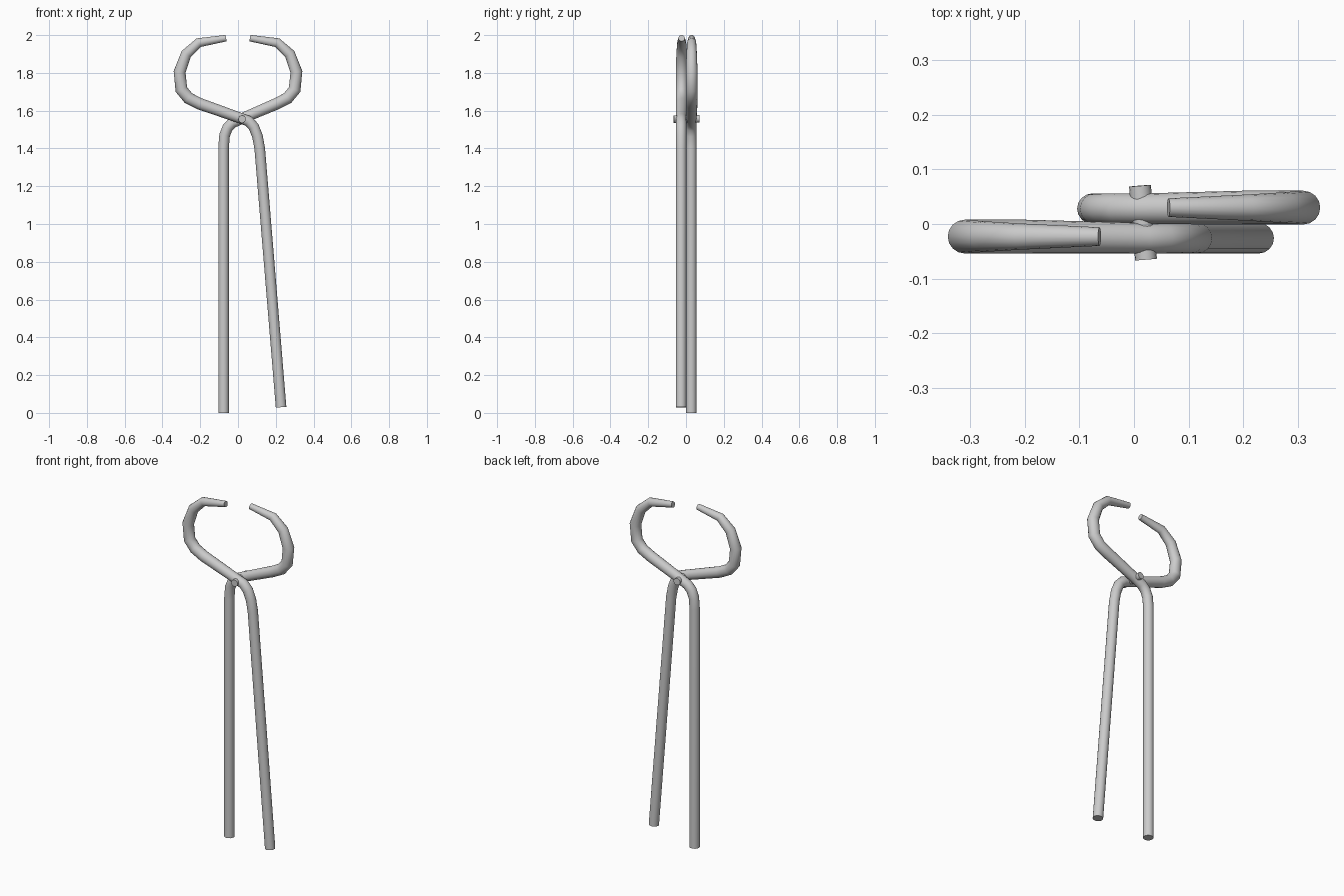
import bpy, bmesh, math
from mathutils import Vector

cube = bpy.data.objects.get("Cube")
if cube:
    bpy.data.objects.remove(cube, do_unlink=True)

steel = bpy.data.materials.new("grey steel")
steel.use_nodes = True
GREY = (0.6, 0.6, 0.6, 1)
steel.diffuse_color = GREY
steel.node_tree.nodes["Principled BSDF"].inputs["Base Color"].default_value = GREY

SIDES = 16
LEG_R, JAW_R, TIP_R = 0.028, 0.031, 0.017


def finish(obj):
    obj.data.materials.append(steel)
    bpy.ops.object.select_all(action='DESELECT')
    obj.select_set(True)
    bpy.context.view_layer.objects.active = obj
    bpy.ops.object.shade_smooth_by_angle(angle=math.radians(40))


def bent_rod(name, path):
    """Sweep a round section along (x, y, z, radius) points, mitred at bends."""
    pts = [Vector(p[:3]) for p in path]
    bm = bmesh.new()
    rings = []
    for i, p in enumerate(pts):
        d0 = (p - pts[max(i - 1, 0)]).normalized()
        d1 = (pts[min(i + 1, len(pts) - 1)] - p).normalized()
        tangent = (d0 + d1).normalized()
        miter = 1 / max(tangent.dot(d1 if d1.length else d0), 0.7)
        depth = Vector((0, 1, 0))
        across = depth.cross(tangent).normalized()
        ring = []
        for k in range(SIDES):
            a = math.tau * k / SIDES
            ring.append(bm.verts.new(
                p + path[i][3] * (across * math.cos(a) * miter + depth * math.sin(a))))
        rings.append(ring)
    for a, b in zip(rings, rings[1:]):
        for k in range(SIDES):
            n = (k + 1) % SIDES
            bm.faces.new((a[k], a[n], b[n], b[k]))
    bm.faces.new(rings[0])
    bm.faces.new(rings[-1])
    bmesh.ops.recalc_face_normals(bm, faces=bm.faces)
    mesh = bpy.data.meshes.new(name)
    bm.to_mesh(mesh)
    bm.free()
    obj = bpy.data.objects.new(name, mesh)
    bpy.context.collection.objects.link(obj)
    finish(obj)


# Jaw centreline, shared by both arms: side offset, height, radius
jaw = [(0.205, 1.637, JAW_R), (0.263, 1.667, JAW_R), (0.3, 1.712, JAW_R),
       (0.309, 1.805, JAW_R), (0.274, 1.9, 0.028), (0.208, 1.96, 0.024),
       (0.063, 1.984, TIP_R)]

# Handles with the bend just below the pivot
front_leg = [(0.228, 0.03), (0.115, 1.40), (0.103, 1.465), (0.083, 1.515),
             (0.055, 1.545), (0.02, 1.558)]
back_leg = [(-0.076, 0), (-0.076, 1.41), (-0.071, 1.47), (-0.055, 1.51),
            (-0.03, 1.535), (0.02, 1.558)]

for name, leg, side, leg_y, jaw_y in (("front_arm", front_leg, -1, -0.026, -0.023),
                                      ("back_arm", back_leg, 1, 0.028, 0.03)):
    path = [(x, leg_y, z, LEG_R) for x, z in leg]
    path += [(side * x, jaw_y, z, r) for x, z, r in jaw]
    bent_rod(name, path)

# Pivot pin through both arms, slightly slanted
start, end = Vector((0.022, -0.065, 1.555)), Vector((0.011, 0.07, 1.557))
axis = end - start
bpy.ops.mesh.primitive_cylinder_add(vertices=SIDES, radius=0.02, depth=axis.length,
                                    location=(start + end) / 2)
pin = bpy.context.object
pin.name = "pivot_pin"
pin.rotation_euler = axis.to_track_quat('Z', 'Y').to_euler()
finish(pin)
